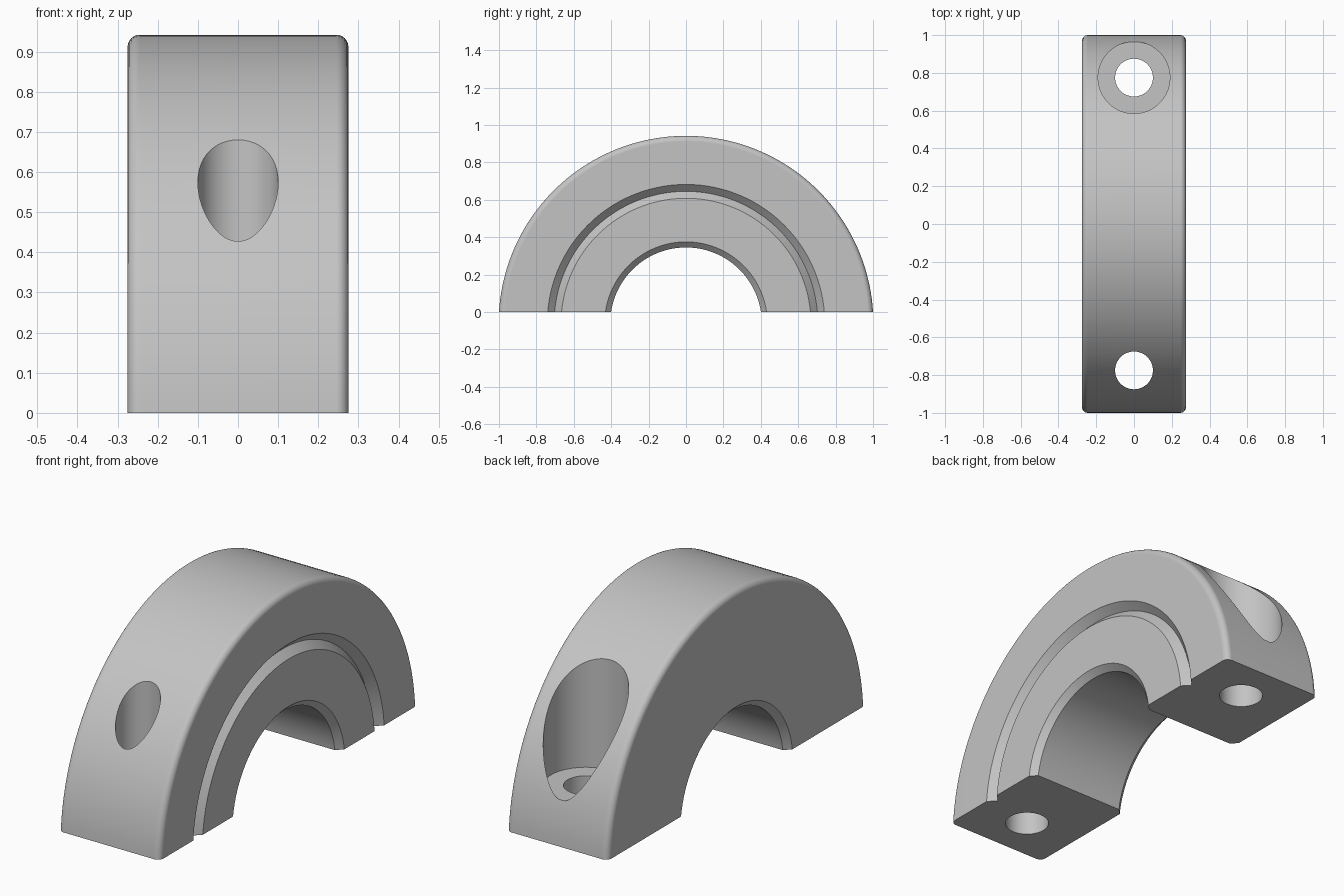
import bpy
import bmesh
from math import sin, cos, pi, sqrt
from mathutils import Vector, Matrix

if "Cube" in bpy.data.objects:
    bpy.data.objects.remove(bpy.data.objects["Cube"], do_unlink=True)

AXIS_Z = -0.06                      # ring centre lies just below the split plane
HALF_W = 0.275
R_OUT = sqrt(1 + AXIS_Z ** 2)
R_BORE, CHAMFER = 0.405, 0.03
FILLET = 0.03
GROOVE_R, GROOVE = 0.705, 0.037
HOLE_Y, HOLE_R = 0.775, 0.10
SEAT_R, SEAT_Z = 0.19, 0.211


def fillet(side):
    """Quarter round on the outer rim, from the side face to the rim."""
    steps = [i * pi / 12 for i in range(7)]
    return [(side * (HALF_W - FILLET + FILLET * cos(a)),
             R_OUT - FILLET + FILLET * sin(a)) for a in steps]


def cylinder_cutter(name, y, radius, z0, z1):
    bm = bmesh.new()
    bmesh.ops.create_cone(bm, cap_ends=True, segments=96, radius1=radius,
                          radius2=radius, depth=z1 - z0,
                          matrix=Matrix.Translation((0, y, (z0 + z1) / 2)))
    mesh = bpy.data.meshes.new(name)
    bm.to_mesh(mesh)
    bm.free()
    ob = bpy.data.objects.new(name, mesh)
    bpy.context.collection.objects.link(ob)
    ob.hide_render = True
    return ob


# Cross-section (x, radius): chamfered bore, V groove on the +x face, rounded rim
section = [(-HALF_W + CHAMFER, R_BORE), (HALF_W - CHAMFER, R_BORE),
           (HALF_W, R_BORE + CHAMFER),
           (HALF_W, GROOVE_R - GROOVE), (HALF_W - GROOVE, GROOVE_R),
           (HALF_W, GROOVE_R + GROOVE)]
section += fillet(1) + fillet(-1)[::-1] + [(-HALF_W, R_BORE + CHAMFER)]

# Revolve the section about the x axis
bm = bmesh.new()
verts = [bm.verts.new((x, 0, AXIS_Z + r)) for x, r in section]
edges = [bm.edges.new((a, b)) for a, b in zip(verts, verts[1:] + verts[:1])]
bmesh.ops.spin(bm, geom=verts + edges, cent=(0, 0, AXIS_Z), axis=(1, 0, 0),
               angle=2 * pi, steps=192, use_merge=True)
bmesh.ops.remove_doubles(bm, verts=bm.verts[:], dist=1e-5)

# Keep the half above the split plane and cap both ends
cut = bmesh.ops.bisect_plane(bm, geom=bm.verts[:] + bm.edges[:] + bm.faces[:],
                             plane_co=Vector((0, 0, 0)), plane_no=Vector((0, 0, 1)),
                             clear_inner=True)
rim = [e for e in bm.edges if e.is_boundary]
bmesh.ops.edgeloop_fill(bm, edges=rim)
bmesh.ops.recalc_face_normals(bm, faces=bm.faces[:])
mesh = bpy.data.meshes.new("half_collar")
bm.to_mesh(mesh)
bm.free()
collar = bpy.data.objects.new("half_collar", mesh)
bpy.context.collection.objects.link(collar)

# Screw holes through both legs, with a flat screw seat in the back leg
cutters = [cylinder_cutter("front_screw_hole", -HOLE_Y, HOLE_R, -0.2, 1.2),
           cylinder_cutter("back_screw_hole", HOLE_Y, HOLE_R, -0.2, 1.2),
           cylinder_cutter("screw_seat", HOLE_Y, SEAT_R, SEAT_Z, 1.3)]
bpy.ops.object.select_all(action='DESELECT')
bpy.context.view_layer.objects.active = collar
collar.select_set(True)
for cutter in cutters:
    mod = collar.modifiers.new(cutter.name, 'BOOLEAN')
    mod.operation = 'DIFFERENCE'
    mod.solver = 'EXACT'
    mod.object = cutter
    bpy.ops.object.modifier_apply(modifier=mod.name)
    bpy.data.objects.remove(cutter, do_unlink=True)

# Plain grey metal
grey = bpy.data.materials.new("grey_metal")
grey.use_nodes = True
colour = (0.55, 0.55, 0.55, 1)
grey.diffuse_color = colour
grey.node_tree.nodes["Principled BSDF"].inputs["Base Color"].default_value = colour
collar.data.materials.clear()
collar.data.materials.append(grey)

# Smooth curved faces, flat sides
bpy.ops.object.shade_smooth_by_angle(angle=pi / 6)
weighted = collar.modifiers.new("flat_sides", 'WEIGHTED_NORMAL')
weighted.keep_sharp = True
